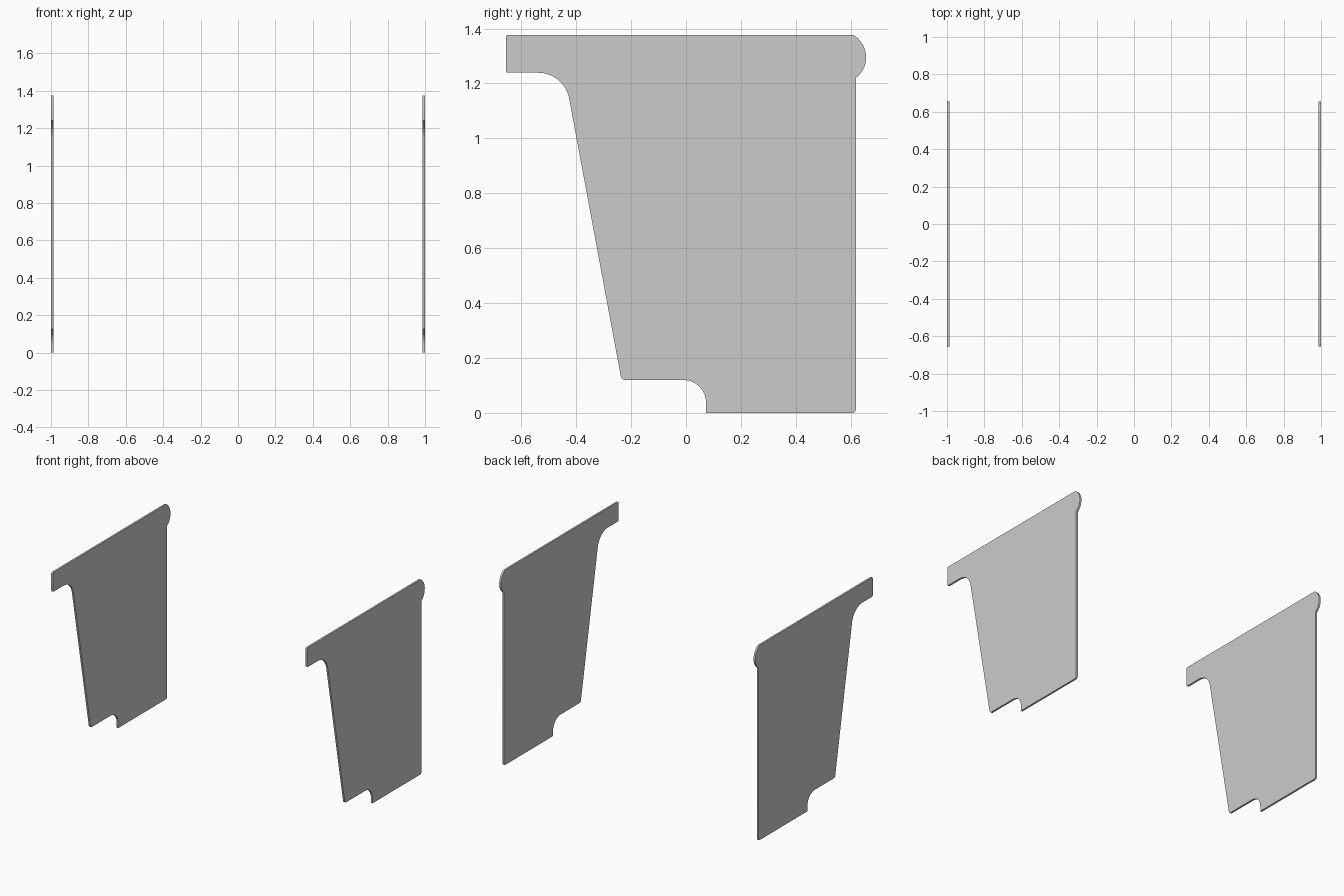
import bpy, bmesh, math
from mathutils import Vector

if "Cube" in bpy.data.objects:
    bpy.data.objects.remove(bpy.data.objects["Cube"])

THICK = 0.013


def fillet(prev, corner, nxt, r, n):
    """Points of a tangent arc that rounds one profile corner."""
    c = Vector(corner)
    a = (Vector(prev) - c).normalized()
    b = (Vector(nxt) - c).normalized()
    half = a.angle(b) / 2
    p, q = c + a * r / math.tan(half), c + b * r / math.tan(half)
    centre = c + (a + b).normalized() * r / math.sin(half)
    start, sweep = p - centre, (p - centre).angle_signed(q - centre)
    pts = []
    for i in range(n + 1):
        t = -sweep * i / n
        pts.append(centre + Vector((start.x * math.cos(t) - start.y * math.sin(t),
                                    start.x * math.sin(t) + start.y * math.cos(t))))
    return pts


# side profile corners: (y, z, rounding radius)
corners = [
    (-0.656, 1.376, 0.008), (-0.656, 1.239, 0.008),   # front tab
    (-0.443, 1.239, 0.115), (-0.235, 0.120, 0.018),   # slanted front edge
    (0.073, 0.120, 0.083), (0.073, 0.0, 0),           # toe notch
    (0.620, 0.0, 0.016), (0.620, 1.222, 0),           # back edge
]
outline = []
for i, (y, z, r) in enumerate(corners):
    if r:
        outline += fillet(corners[i - 1][:2], (y, z),
                          corners[(i + 1) % len(corners)][:2] if i else corners[1][:2],
                          r, 16 if r > 0.05 else 5)
    else:
        outline.append(Vector((y, z)))

# rounded lobe at the top of the back edge
cy, cz, rad = 0.562, 1.295, 0.094
a0, a1 = math.atan2(1.222 - cz, 0.620 - cy), math.asin((1.376 - cz) / rad)
for i in range(1, 21):
    a = a0 + (a1 - a0) * i / 20
    outline.append(Vector((cy + rad * math.cos(a), cz + rad * math.sin(a))))

# first corner was rounded against the back edge: use the level top edge instead
outline[:6] = fillet((0.6, 1.376), (-0.656, 1.376), (-0.656, 1.239), 0.008, 5)

# flat side panel
bm = bmesh.new()
face = bm.faces.new([bm.verts.new((1 - THICK, p.x, p.y)) for p in outline])
ext = bmesh.ops.extrude_face_region(bm, geom=[face])
bmesh.ops.translate(bm, vec=(THICK, 0, 0),
                    verts=[v for v in ext["geom"] if isinstance(v, bmesh.types.BMVert)])
bmesh.ops.recalc_face_normals(bm, faces=bm.faces[:])
mesh = bpy.data.meshes.new("side_panels")
bm.to_mesh(mesh)
bm.free()
panel = bpy.data.objects.new("side_panels", mesh)
bpy.context.collection.objects.link(panel)

# matching panel on the other side
panel.modifiers.new("other_side", "MIRROR").use_axis[0] = True

bpy.context.view_layer.objects.active = panel
panel.select_set(True)
bpy.ops.object.shade_smooth_by_angle(angle=math.radians(30))
